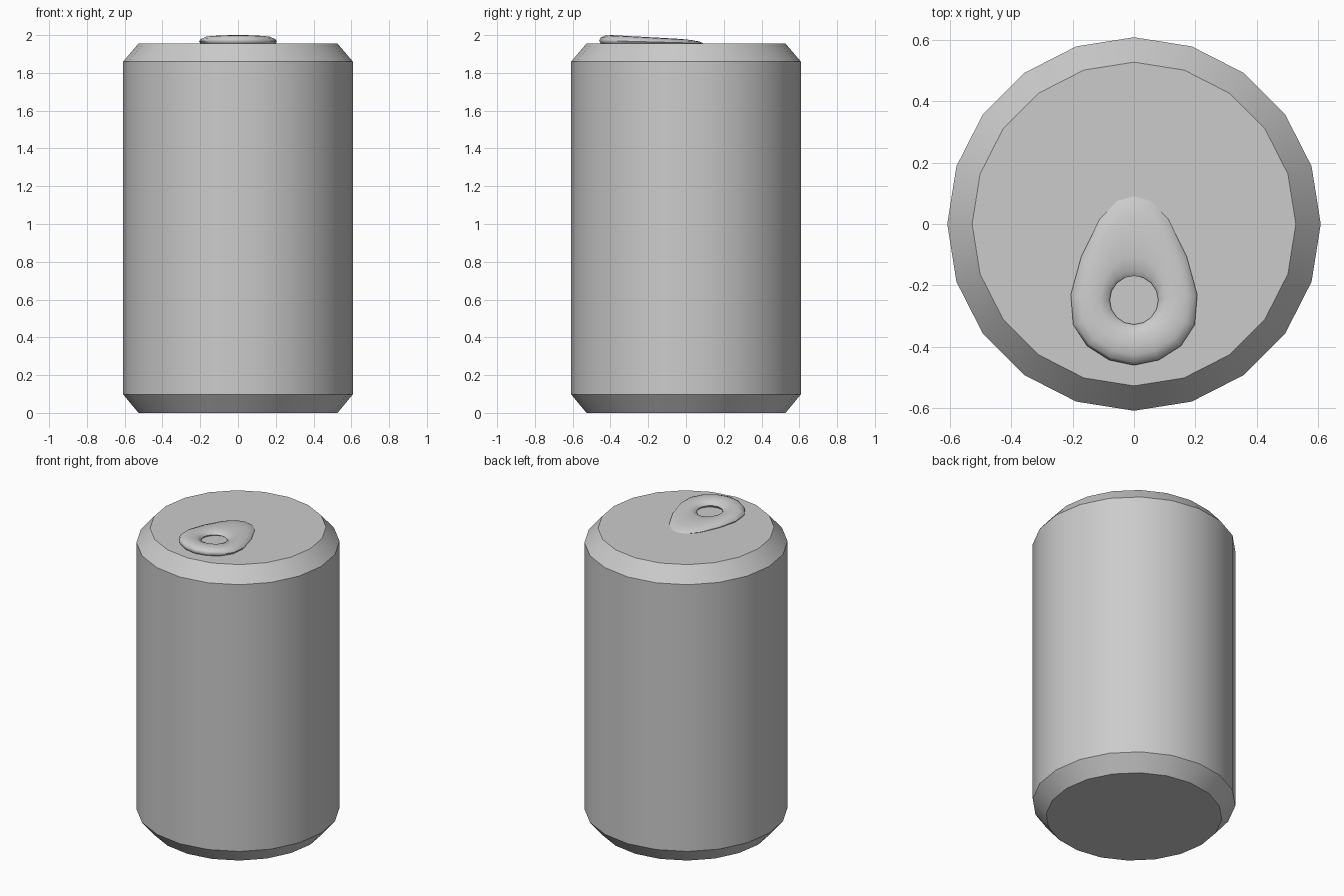
import bpy, math

if "Cube" in bpy.data.objects:
    bpy.data.objects.remove(bpy.data.objects["Cube"])

def make(name, verts, faces, angle):
    mesh = bpy.data.meshes.new(name)
    mesh.from_pydata(verts, [], faces)
    mesh.update()
    ob = bpy.data.objects.new(name, mesh)
    bpy.context.collection.objects.link(ob)
    bpy.ops.object.select_all(action='DESELECT')
    ob.select_set(True)
    bpy.context.view_layer.objects.active = ob
    bpy.ops.object.mode_set(mode='EDIT')
    bpy.ops.mesh.select_all(action='SELECT')
    bpy.ops.mesh.normals_make_consistent(inside=False)
    bpy.ops.object.mode_set(mode='OBJECT')
    bpy.ops.object.shade_smooth_by_angle(angle=math.radians(angle))
    return ob

def bridge(rings, n, closed):
    """Quads between consecutive rings of n vertices."""
    count = rings if closed else rings - 1
    return [(r * n + i, r * n + (i + 1) % n,
             (r + 1) % rings * n + (i + 1) % n, (r + 1) % rings * n + i)
            for r in range(count) for i in range(n)]

# Can body: 20-sided profile with chamfered ends
SIDES = 20
profile = [(0.527, 0), (0.608, 0.098), (0.608, 1.86), (0.527, 1.955)]
verts = [(r * math.sin(math.tau * i / SIDES), r * math.cos(math.tau * i / SIDES), z)
         for r, z in profile for i in range(SIDES)]
faces = bridge(len(profile), SIDES, False)
faces += [tuple(range(SIDES)), tuple(range(3 * SIDES, 4 * SIDES))]
make("can_body", verts, faces, 30)

# Pull tab: egg-shaped ring around a round finger hole, sloping to its tip
half = [(0, 0.09), (0.055, 0.075), (0.112, 0.015), (0.172, -0.107), (0.206, -0.23),
        (0.198, -0.328), (0.153, -0.397), (0.081, -0.443), (0, -0.46)]
outline = half + [(-x, y) for x, y in half[-2:0:-1]]
HOLE_Y, HOLE_R, SEG = -0.248, 0.079, 12
verts = []
for i, (ox, oy) in enumerate(outline):
    a = math.tau * i / len(outline)
    ix, iy = HOLE_R * math.sin(a), HOLE_Y + HOLE_R * math.cos(a)
    for j in range(SEG):
        b = math.tau * j / SEG
        t = (1 + math.cos(b)) / 2
        x, y = ix + (ox - ix) * t, iy + (oy - iy) * t
        low, high = 1.94, 2.0 - 0.055 * (y + 0.395)
        verts.append((x, y, low + (high - low) * (1 + math.sin(b)) / 2))
make("pull_tab", verts, bridge(len(outline), SEG, True), 60)
